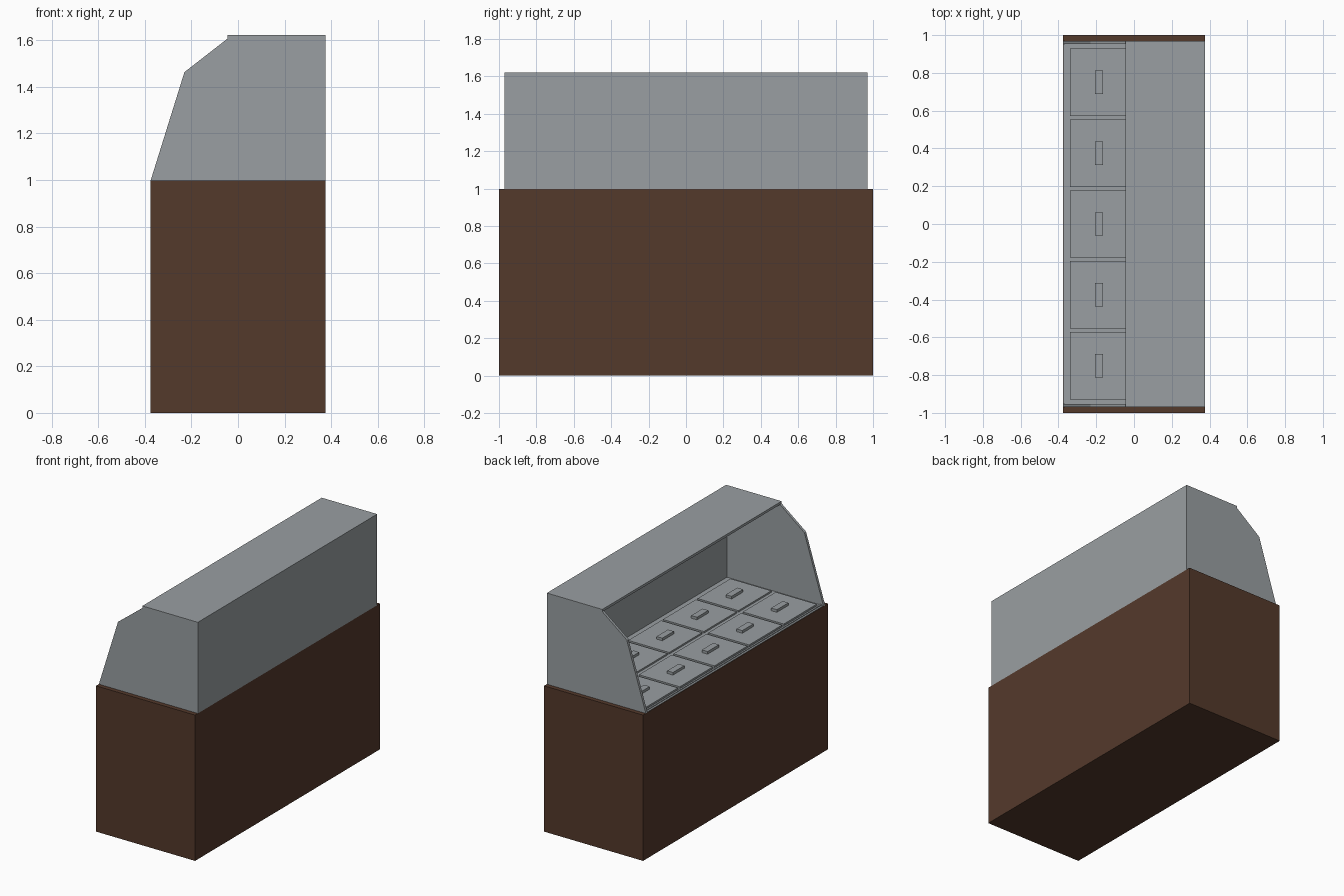
import bpy, bmesh

if "Cube" in bpy.data.objects:
    bpy.data.objects.remove(bpy.data.objects["Cube"])


def material(name, rgb):
    m = bpy.data.materials.new(name)
    m.diffuse_color = (*rgb, 1)
    m.use_nodes = True
    m.node_tree.nodes["Principled BSDF"].inputs["Base Color"].default_value = m.diffuse_color
    return m


steel = material("brushed_steel_grey", (0.32, 0.345, 0.36))
brown = material("dark_brown_wood", (0.088, 0.041, 0.024))


def prism(name, profile, y0, y1, mat):
    """Extrude an (x, z) profile from y0 to y1."""
    bm = bmesh.new()
    face = bm.faces.new([bm.verts.new((x, y0, z)) for x, z in profile])
    ext = bmesh.ops.extrude_face_region(bm, geom=[face])
    verts = [v for v in ext["geom"] if isinstance(v, bmesh.types.BMVert)]
    bmesh.ops.translate(bm, verts=verts, vec=(0, y1 - y0, 0))
    bmesh.ops.recalc_face_normals(bm, faces=bm.faces)
    me = bpy.data.meshes.new(name)
    bm.to_mesh(me)
    bm.free()
    me.materials.append(mat)
    ob = bpy.data.objects.new(name, me)
    bpy.context.collection.objects.link(ob)
    return ob


def box(name, x, y, z, mat):
    return prism(name, [(x[0], z[0]), (x[1], z[0]), (x[1], z[1]), (x[0], z[1])],
                 y[0], y[1], mat)


# Wooden counter base
box("counter_base", (-0.375, 0.375), (-1, 1), (0, 0.998), brown)

# Steel worktop
box("worktop", (-0.373, 0.37), (-0.965, 0.965), (0.99, 1.001), steel)

# Hood: two angled end panels, back wall and roof
end_profile = [(-0.375, 0.998), (0.375, 0.998), (0.375, 1.607),
               (-0.045, 1.607), (-0.23, 1.463)]
for side, label in ((-1, "front"), (1, "rear")):
    y0, y1 = sorted((side * 0.952, side * 0.97))
    prism(f"hood_end_{label}", end_profile, y0, y1, steel)
box("hood_back", (0.357, 0.375), (-0.97, 0.97), (0.998, 1.607), steel)
box("hood_roof", (-0.045, 0.375), (-0.97, 0.97), (1.605, 1.622), steel)

# Low rail along the serving edge
box("serving_rail", (-0.36, -0.348), (-0.952, 0.952), (1.0, 1.006), steel)

# Two rows of five lids, each with a block handle
for col, cx in enumerate((-0.185, 0.158)):
    for row in range(5):
        cy = (row - 2) * 0.375
        box(f"lid_{col}_{row}", (cx - 0.155, cx + 0.155),
            (cy - 0.178, cy + 0.178), (1.0, 1.012), steel)
        box(f"lid_handle_{col}_{row}", (cx - 0.022, cx + 0.022),
            (cy - 0.062, cy + 0.062), (1.011, 1.03), steel)
